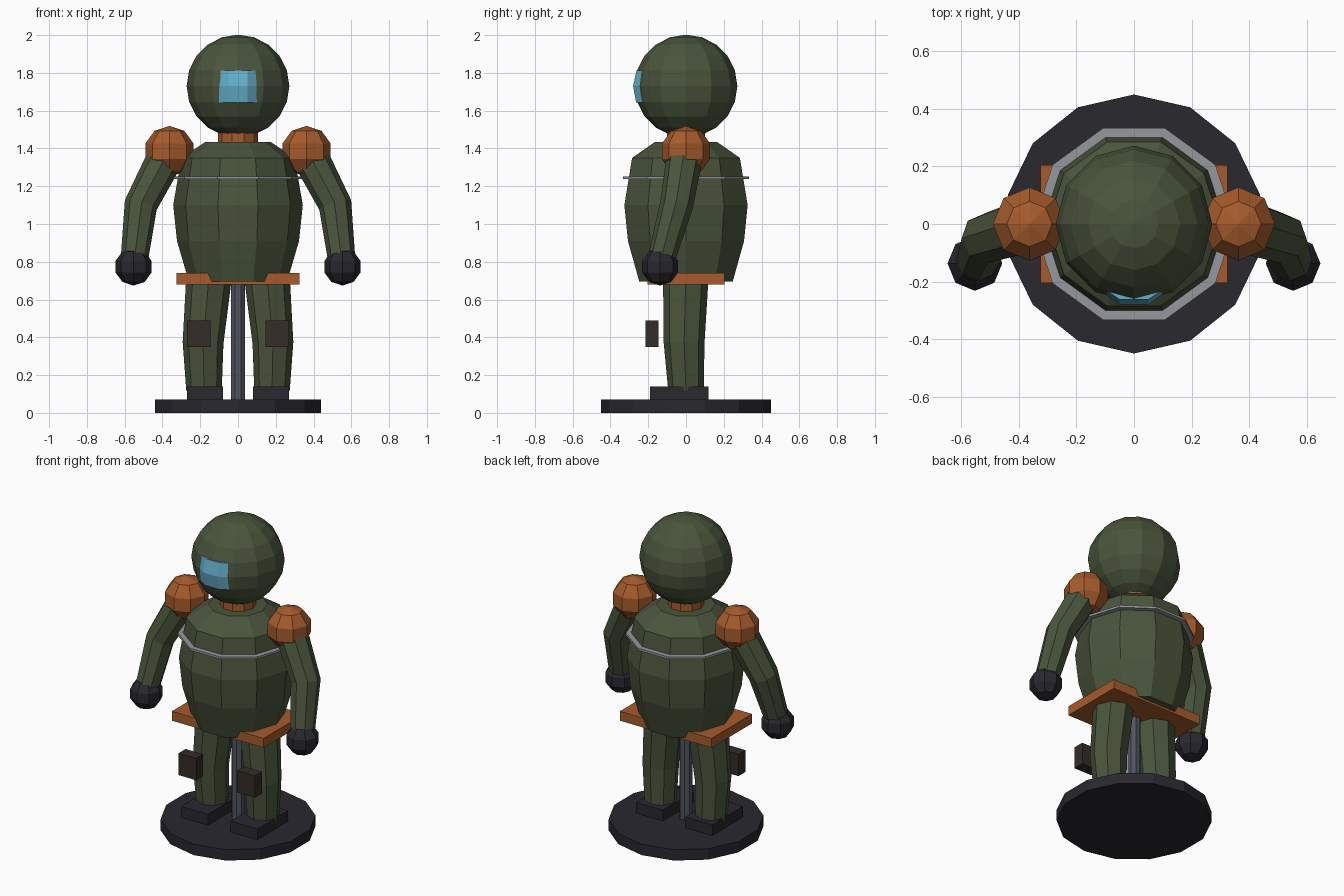
import bpy, bmesh, math
from mathutils import Vector, Matrix

if "Cube" in bpy.data.objects:
    bpy.data.objects.remove(bpy.data.objects["Cube"])


def mat(name, r, g, b):
    m = bpy.data.materials.new(name)
    m.diffuse_color = (r, g, b, 1)
    m.use_nodes = True
    m.node_tree.nodes["Principled BSDF"].inputs["Base Color"].default_value = m.diffuse_color
    return m


GREEN = mat("green", .068, .089, .045)
ORANGE = mat("orange", .38, .105, .025)
DARK = mat("dark", .021, .021, .028)
BLUE = mat("blue", .13, .43, .60)
STEEL = mat("steel", .30, .31, .34)
POLE = mat("pole_grey", .08, .09, .115)
BROWN = mat("brown", .035, .025, .02)


def finish(name, bm, material):
    bmesh.ops.recalc_face_normals(bm, faces=bm.faces)
    me = bpy.data.meshes.new(name)
    bm.to_mesh(me)
    bm.free()
    me.materials.append(material)
    ob = bpy.data.objects.new(name, me)
    bpy.context.collection.objects.link(ob)
    return ob


def box(name, lo, hi, material):
    bm = bmesh.new()
    lo, hi = Vector(lo), Vector(hi)
    bmesh.ops.create_cube(bm, size=1, matrix=Matrix.Translation((lo + hi) / 2)
                          @ Matrix.Diagonal((*(hi - lo), 1)))
    return finish(name, bm, material)


def sphere(name, centre, r, segs, rings, material):
    bm = bmesh.new()
    bmesh.ops.create_uvsphere(bm, u_segments=segs, v_segments=rings, radius=r,
                              matrix=Matrix.Translation(centre))
    return finish(name, bm, material)


def loft(bm, rings):
    """Skin a list of vertex rings and cap both ends."""
    n = len(rings[0])
    vs = [[bm.verts.new(p) for p in ring] for ring in rings]
    for a, b in zip(vs, vs[1:]):
        for i in range(n):
            j = (i + 1) % n
            bm.faces.new((a[i], a[j], b[j], b[i]))
    bm.faces.new(vs[0])
    bm.faces.new(vs[-1])


def turned(name, profile, sides, phase, material):
    """Revolved (z, radius) profile; phase is the first vertex angle in degrees."""
    bm = bmesh.new()
    ang = [math.radians(phase) + i * math.tau / sides for i in range(sides)]
    loft(bm, [[(r * math.cos(a), r * math.sin(a), z) for a in ang] for z, r in profile])
    return finish(name, bm, material)


def limb(name, points, radii, sides, material):
    """Tapered tube along a bent path."""
    pts = [Vector(p) for p in points]
    bm = bmesh.new()
    rings = []
    for i, (p, r) in enumerate(zip(pts, radii)):
        d = (pts[min(i + 1, len(pts) - 1)] - pts[max(i - 1, 0)]).normalized()
        u = Vector((0, 1, 0)).cross(d).normalized()
        v = d.cross(u)
        rings.append([p + r * (u * math.cos(k * math.tau / sides)
                               + v * math.sin(k * math.tau / sides)) for k in range(sides)])
    loft(bm, rings)
    return finish(name, bm, material)


# Display stand
turned("base_disc", [(0, .45), (.07, .45)], 14, 90, DARK)
turned("support_pole", [(.05, .04), (.76, .04)], 8, 22.5, POLE)

# Body
turned("torso", [(.695, .26), (.91, .323), (1.10, .343), (1.35, .30), (1.435, .172)],
       10, 0, GREEN)
box("hip_plate", (-.325, -.205, .68), (.325, .205, .74), ORANGE)
turned("neck", [(1.40, .105), (1.52, .105)], 10, 0, ORANGE)

# Thin chest band
bm = bmesh.new()
band = []
for i in range(10):
    a = i * math.tau / 10
    band.append([bm.verts.new((r * math.cos(a), r * math.sin(a), z))
                 for r, z in ((.35, 1.238), (.35, 1.252), (.31, 1.252), (.31, 1.238))])
for i in range(10):
    a, b = band[i], band[(i + 1) % 10]
    for k in range(4):
        bm.faces.new((a[k], b[k], b[(k + 1) % 4], a[(k + 1) % 4]))
finish("chest_band", bm, STEEL)

# Helmet and faceted visor
sphere("helmet", (0, 0, 1.73), .272, 12, 10, GREEN)
bm = bmesh.new()
loft(bm, [[(-w, -.18, z), (-w, -.222, z), (-.05, y, z), (.05, y, z), (w, -.222, z), (w, -.18, z)]
          for z, w, y in ((1.643, .115, -.264), (1.73, .132, -.28), (1.813, .11, -.262))])
finish("visor", bm, BLUE)

# Paired limbs
for s, side in ((-1, "right"), (1, "left")):
    sphere(side + "_shoulder", (s * .363, 0, 1.385), .134, 8, 5, ORANGE)
    limb(side + "_arm", [(s * .36, 0, 1.40), (s * .515, -.05, 1.10), (s * .55, -.135, .80)],
         (.098, .088, .072), 8, GREEN)
    sphere(side + "_hand", (s * .553, -.137, .774), .1, 8, 5, DARK)
    limb(side + "_leg", [(s * .15, 0, .76), (s * .185, -.01, .37), (s * .18, 0, .12)],
         (.122, .108, .094), 8, GREEN)
    x0, x1 = sorted((s * .08, s * .27))
    box(side + "_boot", (x0, -.19, .06), (x1, .12, .14), DARK)
    x0, x1 = sorted((s * .145, s * .27))
    box(side + "_knee_pad", (x0, -.215, .35), (x1, -.145, .49), BROWN)
